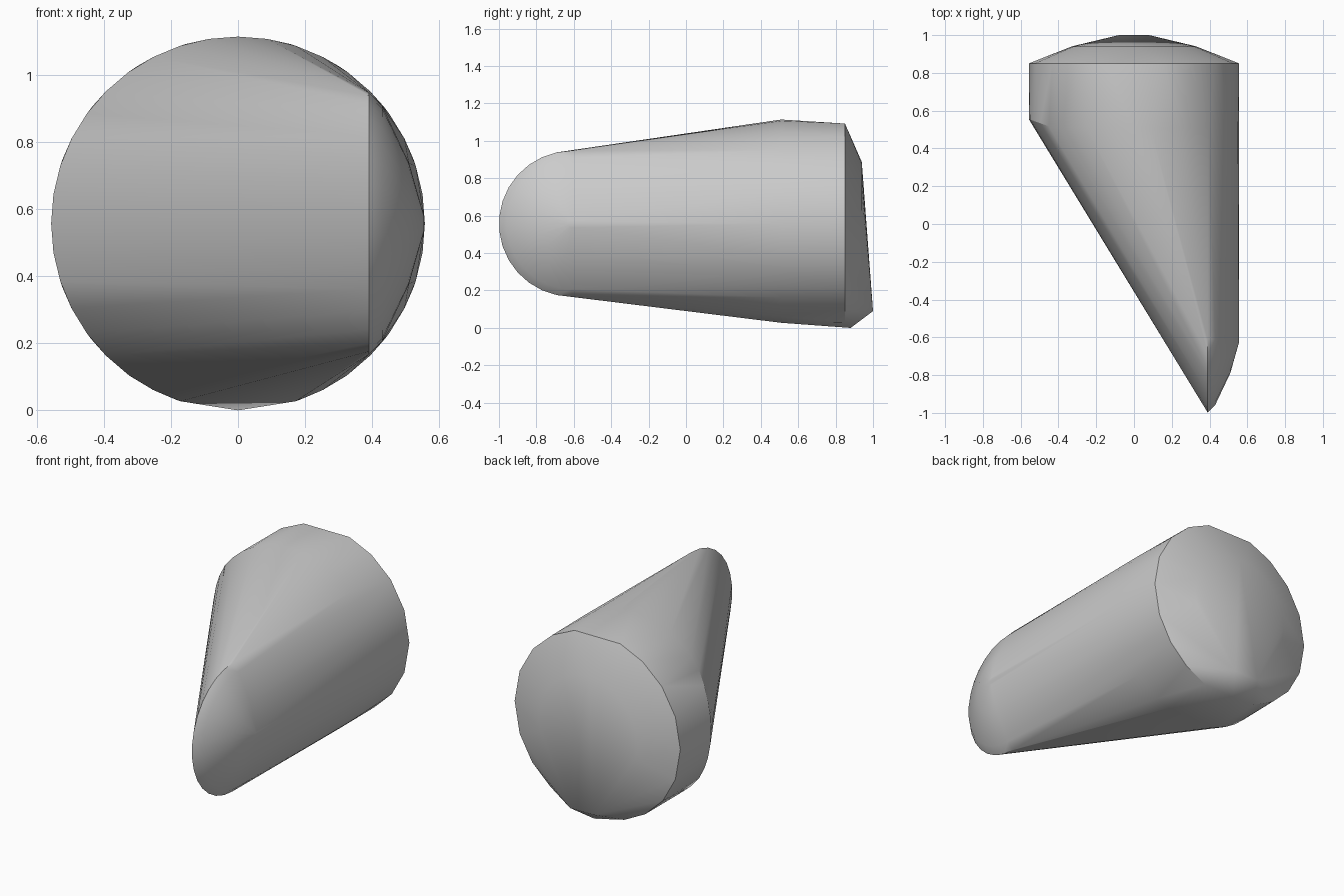
import bpy, bmesh
from math import sin, cos, radians

if "Cube" in bpy.data.objects:
    bpy.data.objects.remove(bpy.data.objects["Cube"])

R = 0.557          # body radius, also the height of its axis
points = []


def ring(y, r, degrees):
    """Points around the y axis; 0 degrees is the top."""
    for d in degrees:
        a = radians(d)
        points.append((r * sin(a), y, R + r * cos(a)))


# Front rim of the cylinder, swept back slightly at its left edge
for d in range(-162, 163, 9):
    a = radians(d)
    x = R * sin(a)
    points.append((x, 0.51 + 0.045 * max(0, (-x - 0.43) / 0.127), R + R * cos(a)))

# Back rim, coarser, with a low point underneath
half = [16, 33, 51, 70, 90, 110, 128, 145, 161]
ring(0.85, R, half + [-d for d in half])
points.append((0, 0.88, 0))

# Raised back face: a disc drawn out to a low narrow lip
ring(0.94, 0.33, range(0, 360, 15))
points += [(-0.08, 1.0, 0.09), (0.08, 1.0, 0.09)]

# Rounded wedge tip: half rings shrinking outwards to the right
for x, r in [(0.39, 0.39), (0.43, 0.35), (0.51, 0.18), (0.555, 0.02)]:
    for d in range(0, 181, 12):
        a = radians(d)
        points.append((x, -0.61 - r * sin(a), R + r * cos(a)))

# Wrap one skin around all the sections
bm = bmesh.new()
for p in points:
    bm.verts.new(p)
hull = bmesh.ops.convex_hull(bm, input=bm.verts[:])
spare = {g for g in hull["geom_interior"] + hull["geom_unused"]
         if isinstance(g, bmesh.types.BMVert)}
bmesh.ops.delete(bm, geom=list(spare), context='VERTS')
bmesh.ops.recalc_face_normals(bm, faces=bm.faces[:])

mesh = bpy.data.meshes.new("wedge_body")
bm.to_mesh(mesh)
bm.free()
body = bpy.data.objects.new("wedge_body", mesh)
bpy.context.collection.objects.link(body)
bpy.context.view_layer.objects.active = body
body.select_set(True)
bpy.ops.object.shade_smooth_by_angle(angle=radians(30))
